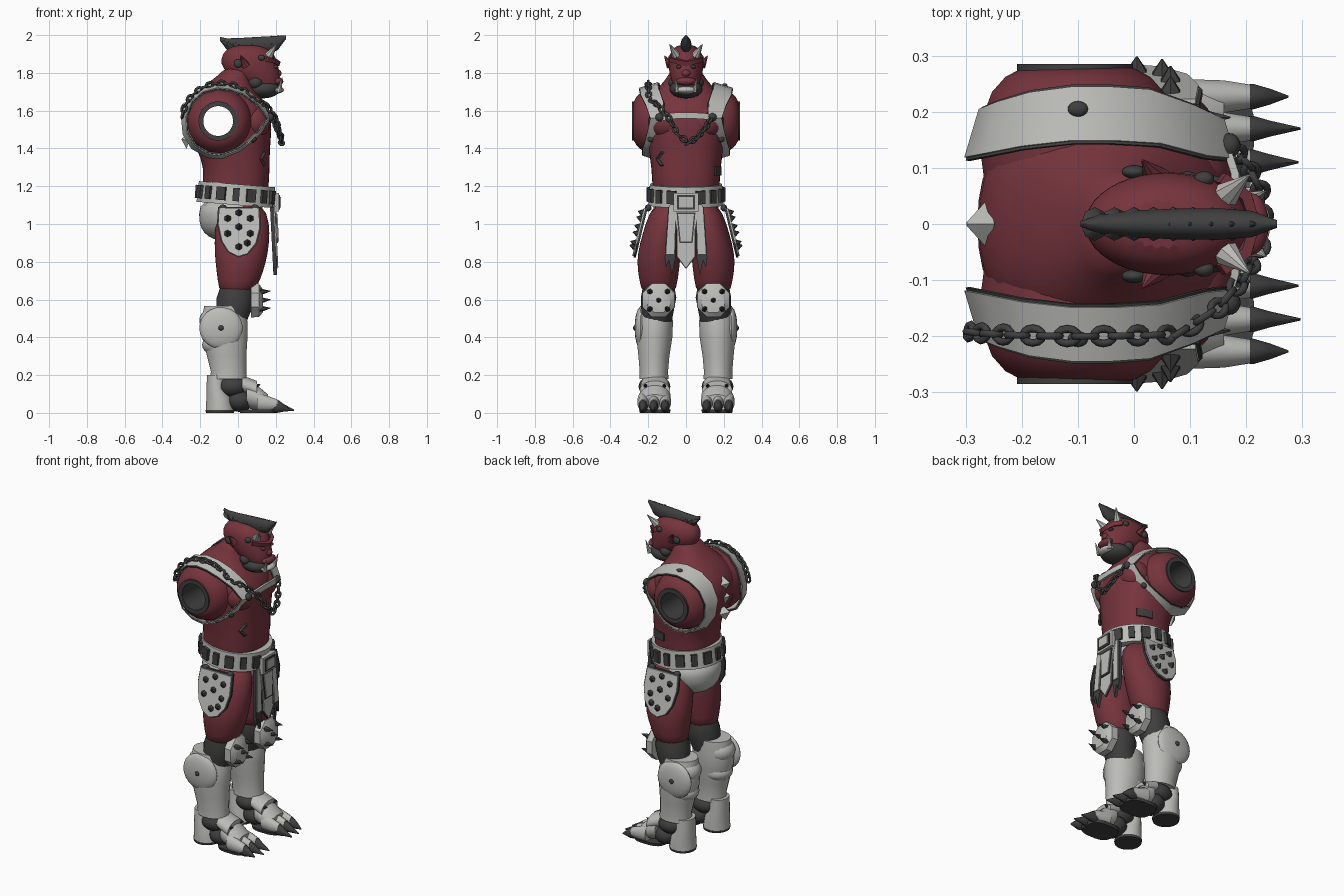
import bpy, bmesh
from math import sin, cos, tau, pi, radians, copysign
from mathutils import Vector, Matrix

if "Cube" in bpy.data.objects:
    bpy.data.objects.remove(bpy.data.objects["Cube"], do_unlink=True)

def material(name, color):
    m = bpy.data.materials.new(name)
    m.use_nodes = True
    m.diffuse_color = (*color, 1)
    m.node_tree.nodes["Principled BSDF"].inputs["Base Color"].default_value = (*color, 1)
    return m

red = material("red skin", (.18, .034, .046))
light = material("pale armour", (.5, .5, .48))
dark = material("dark iron", (.05, .05, .05))

def make(name, mat, bm, mirror=False, subdivide=0, angle=40):
    """Turn a bmesh into a shaded, optionally mirrored object."""
    bmesh.ops.recalc_face_normals(bm, faces=bm.faces)
    mesh = bpy.data.meshes.new(name)
    bm.to_mesh(mesh)
    bm.free()
    mesh.materials.append(mat)
    mesh.shade_smooth()
    mesh.set_sharp_from_angle(angle=radians(angle))
    obj = bpy.data.objects.new(name, mesh)
    bpy.context.collection.objects.link(obj)
    if subdivide:
        mod = obj.modifiers.new("Smooth", 'SUBSURF')
        mod.levels = mod.render_levels = subdivide
    if mirror:
        mod = obj.modifiers.new("Mirror", 'MIRROR')
        mod.use_axis = (False, True, False)
        mod.use_mirror_merge = False
    return obj

def skin(name, mat, loops, closed=False, **kw):
    """Bridge equal loops of points, then cap or close the ends."""
    bm = bmesh.new()
    loops = [[bm.verts.new(p) for p in loop] for loop in loops]
    for a, b in list(zip(loops, loops[1:])) + ([(loops[-1], loops[0])] if closed else []):
        for i in range(len(a)):
            bm.faces.new((a[i - 1], a[i], b[i], b[i - 1]))
    if not closed:
        bm.faces.new(loops[0])
        bm.faces.new(loops[-1])
    return make(name, mat, bm, **kw)

def loft(name, mat, rings, axis='z', sides=20, power=2, **kw):
    """Skin rings of (station, centre u, centre v, radius u, radius v)."""
    place = {'z': lambda t, u, v: (u, v, t), 'y': lambda t, u, v: (u, t, v), 'x': lambda t, u, v: (t, u, v)}[axis]
    turns = [tau * (i + .5) / sides for i in range(sides)]
    bend = lambda c: copysign(abs(c) ** (2 / power), c)
    return skin(name, mat, [[place(t, cu + ru * bend(cos(a)), cv + rv * bend(sin(a))) for a in turns]
                            for t, cu, cv, ru, rv in rings], **kw)

def ribbon(name, mat, items, thick=.014, closed=False, mirror=False):
    """Flat strap through (centre, half width vector) pairs."""
    loops, n = [], len(items)
    for i, (c, w) in enumerate(items):
        c, w = Vector(c), Vector(w)
        after = items[(i + 1) % n if closed else min(i + 1, n - 1)][0]
        before = items[i - 1 if closed else max(i - 1, 0)][0]
        up = (Vector(after) - Vector(before)).cross(w).normalized() * thick / 2
        loops.append([c + w + up, c - w + up, c - w - up, c + w - up])
    return skin(name, mat, loops, closed=closed, mirror=mirror)

def plate(name, mat, outline, place, mirror=False):
    """Extrude a flat outline; place maps (u, v, side 0 or 1) to a point."""
    return skin(name, mat, [[place(u, v, d) for u, v in outline] for d in (0, 1)], mirror=mirror, angle=20)

def balls(name, mat, items, mirror=True):
    bm = bmesh.new()
    for centre, radii in items:
        m = Matrix.Translation(centre) @ Matrix.Diagonal((*radii, 1))
        bmesh.ops.create_uvsphere(bm, u_segments=20, v_segments=12, radius=1, matrix=m)
    return make(name, mat, bm, mirror)

def spikes(name, mat, items, mirror=True, sides=8):
    bm = bmesh.new()
    for base, tip, r in items:
        base, tip = Vector(base), Vector(tip)
        m = Matrix.Translation((base + tip) / 2) @ (tip - base).to_track_quat('Z', 'Y').to_matrix().to_4x4()
        bmesh.ops.create_cone(bm, cap_ends=True, segments=sides, radius1=r, radius2=r * .08,
                              depth=(tip - base).length, matrix=m)
    return make(name, mat, bm, mirror)

def boxes(name, mat, items):
    bm = bmesh.new()
    for centre, size, turn in items:
        m = Matrix.Translation(centre) @ Matrix.Rotation(turn, 4, 'Z') @ Matrix.Diagonal((*size, 1))
        bmesh.ops.create_cube(bm, size=1, matrix=m)
    return make(name, mat, bm)

# Torso, shoulders and the open arm sockets
torso = loft("torso", red, [
    (1.05, -.01, 0, .16, .17), (1.2, -.015, 0, .18, .18), (1.3, -.005, 0, .175, .185), (1.4, -.025, 0, .195, .2),
    (1.5, -.05, 0, .232, .22), (1.6, -.055, 0, .232, .225), (1.68, -.065, 0, .18, .19), (1.74, -.05, 0, .12, .13),
    (1.79, -.02, 0, .08, .09), (1.83, 0, 0, .07, .08)], power=2.4, subdivide=1)
shoulders = loft("shoulders", red, [(y, -.1, 1.545, r, r) for y, r in (
    (.08, .168), (.14, .176), (.19, .171), (.235, .154), (.262, .13), (.278, .1))], axis='y', sides=32, mirror=True)
cutter = loft("socket_cutter", dark, [(s, -.105, 1.545, .09, .09) for s in (-.4, .4)], axis='y', sides=32)
cutter.hide_render = True
cutter.display_type = 'WIRE'
for part in (torso, shoulders):
    cut = part.modifiers.new("Socket", 'BOOLEAN')
    cut.object, cut.solver = cutter, 'EXACT'
loft("arm_sockets", dark, [(s, -.105, 1.545, r, r) for s, r in (
    (-.285, .104), (.285, .104), (.285, .079), (-.285, .079))], axis='y', sides=32, closed=True)
balls("chest_muscles", red, [((.085, .1, 1.54), (.09, .1, .09))])
ribbon("belly_mark", dark, [(p, (0, .008, 0)) for p in ((.142, -.125, 1.38), (.122, -.152, 1.345), (.14, -.128, 1.31))])
ribbon("flank_patch", dark, [((x, y, 1.28), (0, 0, .024)) for x, y in ((.02, .185), (.065, .177), (.11, .155))], .008)

# Harness: a strap loop round each shoulder and a strip across the chest
edge, lining = [], []
for x, y, z, half in ((.165, .15, 1.56, .035), (.115, .165, 1.635, .045), (.035, .19, 1.695, .048),
                      (-.04, .195, 1.722, .048), (-.11, .195, 1.73, .048), (-.19, .185, 1.708, .048),
                      (-.25, .17, 1.655, .046), (-.283, .16, 1.57, .043), (-.276, .165, 1.48, .038),
                      (-.235, .18, 1.41, .035), (-.16, .19, 1.367, .033), (-.08, .195, 1.358, .033),
                      (0, .195, 1.388, .033), (.06, .185, 1.43, .03), (.125, .17, 1.5, .028)):
    width = Vector((0, half, 0)) + Vector((-.1 - x, 0, 1.545 - z)).normalized() * half * .3
    edge.append(((x, y, z), width))
    lining.append(((x, y, z), width * 1.1))
ribbon("shoulder_straps", light, edge, closed=True, mirror=True)
ribbon("strap_lining", dark, lining, .006, closed=True, mirror=True)
ribbon("chest_strap", light, [((x, y, z), (0, 0, .016)) for x, y, z in (
    (.16, -.15, 1.56), (.18, -.09, 1.572), (.18, 0, 1.575), (.18, .09, 1.572), (.16, .15, 1.56))])
balls("strap_studs", dark, [((-.1, .205, 1.735), (.018, .014, .01)), ((.17, .14, 1.565), (.02, .022, .022)),
                            ((.08, .185, 1.45), (.018, .018, .018))])
spikes("spine_plates", light, [((-.26, 0, z), (-.298, 0, z + .01), .045) for z in (1.44, 1.54, 1.62)], False, 4)

# Chain over one shoulder and across the chest
path = [Vector((-.09 + .206 * cos(a), -.19 - .01 * sin(a), 1.545 + .2 * sin(a)))
        for a in (radians(d) for d in range(170, 30, -9))]
path += [Vector(p) for p in ((.15, -.15, 1.63), (.2, -.09, 1.56), (.225, -.04, 1.47), (.23, .015, 1.43),
                             (.225, .06, 1.46), (.2, .11, 1.52), (.17, .14, 1.58))]
link = [[((.019 + .007 * cos(b)) * cos(a), (.013 + .007 * cos(b)) * sin(a), .007 * sin(b))
         for b in (tau * j / 6 for j in range(6))] for a in (tau * i / 12 for i in range(12))]
count = 0
for a, b in zip(path, path[1:]):
    pieces = max(1, round((b - a).length / .031))
    for k in range(pieces):
        obj = skin(f"chain_link_{count}", dark, link, closed=True, angle=80)
        obj.matrix_world = (Matrix.Translation(a.lerp(b, k / pieces))
                            @ (b - a).to_track_quat('X', 'Z').to_matrix().to_4x4()
                            @ Matrix.Rotation(pi / 2 * (count % 2), 4, 'X'))
        count += 1

# Head
loft("head", red, [
    (1.69, .16, 0, .05, .04), (1.73, .135, 0, .085, .065), (1.77, .11, 0, .115, .082), (1.82, .065, 0, .155, .093),
    (1.88, .055, 0, .148, .095), (1.92, .055, 0, .125, .078), (1.95, .05, 0, .07, .045)], subdivide=1)
balls("beard", dark, [((.132, 0, 1.715), (.092, .088, .05)), ((.095, 0, 1.748), (.05, .095, .048))], False)
balls("mouth", light, [((.2, 0, 1.71), (.043, .06, .02))], False)
balls("nose", red, [((.21, 0, 1.798), (.02, .024, .02)), ((.21, 0, 1.755), (.03, .055, .022))], False)
ribbon("brow", red, [((x, y, z), (.004, 0, .012)) for x, y, z in (
    (.155, .082, 1.872), (.197, .05, 1.862), (.212, 0, 1.85), (.197, -.05, 1.862), (.155, -.082, 1.872))], .02)
balls("eyes", dark, [((.2, .038, 1.832), (.014, .016, .009))])
balls("head_studs", dark, [((0, .093, 1.85), (.022, .012, .022)), ((.125, .08, 1.88), (.018, .014, .016))])
spikes("ears", red, [((.04, .08, 1.84), (.015, .114, 1.89), .026)])
spikes("horns", light, [((.165, .052, 1.893), (.205, .087, 1.952), .024)])
spikes("tusks", light, [((.215, .045, 1.7), (.235, .058, 1.775), .015)])
loft("mohawk", dark, [
    (-.095, 0, 1.98, .005, .01), (-.06, 0, 1.953, .018, .03), (0, 0, 1.947, .025, .037), (.08, 0, 1.947, .028, .042),
    (.15, 0, 1.948, .029, .045), (.21, 0, 1.958, .024, .038), (.255, 0, 1.99, .007, .009)], axis='x', sides=14)
spikes("mohawk_tufts", dark, [((-.07 + .035 * i, 0, 1.95), (-.05 + .038 * i, 0, 1.978 + .003 * i), .03)
                              for i in range(8)], False)

# Hips, and a belt that dips toward the front
loft("briefs", light, [(1.14, -.02, 0, .185, .185), (1.05, -.045, 0, .165, .18), (.98, -.06, 0, .145, .158),
                       (.93, -.06, 0, .1, .1), (.91, -.05, 0, .05, .05)], subdivide=1)
belt = loft("belt", light, [(z, -.01, 0, rx, ry) for z, rx, ry in (
    (1.1, .207, .2), (1.21, .203, .192), (1.21, .16, .16), (1.1, .16, .16))], sides=32, closed=True)
pouches = boxes("belt_pouches", dark, [((-.01 + .2 * cos(a), .193 * sin(a), 1.155), (.034, .035 + .015 * (i % 2), .07), a)
                                       for i, a in ((i, tau * i / 16) for i in range(1, 16))])
for part in (belt, pouches):
    part.matrix_world = (Matrix.Translation((0, 0, 1.157)) @ Matrix.Rotation(.08, 4, 'Y')
                         @ Matrix.Translation((0, 0, -1.157)))
balls("skirt_clasps", dark, [((x, .2, 1.085), (.022, .018, .018)) for x in (-.08, .09)])
for name, mat, x, w, h in (("buckle", light, .202, .13, .1), ("buckle_frame", dark, .208, .095, .075),
                           ("buckle_face", light, .213, .075, .055)):
    boxes(name, mat, [((x, 0, 1.115), (.03, w, h), 0)])

# Loincloth and side skirts
def front(offset, depth=.008):
    return lambda y, z, d: (.185 + offset + d * depth + (1.1 - z) * .05, y, z)

def skirt(x, z, d):
    return (x, .21 + (1.09 - z) * .24 + d * .012, z)

cloth = [(-.075, 1.1), (.075, 1.1), (.045, .97), (.045, .83), (0, .77), (-.045, .83), (-.045, .97)]
plate("loincloth", light, cloth, front(.004))
plate("loincloth_backing", dark, [(y * 1.12, .95 + (z - .95) * 1.04) for y, z in cloth], front(-.002))
plate("loincloth_trim", dark, [(-.05, 1.06), (.05, 1.06), (.035, .9), (-.035, .9)], front(.009))
plate("loincloth_panel", light, [(-.042, 1.052), (.042, 1.052), (.028, .908), (-.028, .908)], front(.014))
plate("hanging_strips", light, [(.055, 1.1), (.088, 1.1), (.105, .84), (.063, .84)], front(.002), True)
plate("strip_backing", dark, [(.048, 1.09), (.094, 1.09), (.113, .82), (.105, .77), (.09, .81), (.075, .73),
                              (.056, .82)], front(-.016, .02), True)
flap = [(-.1, 1.085), (.11, 1.085), (.115, .98), (.095, .9), (.05, .845), (0, .83), (-.05, .855), (-.085, .91), (-.105, 1)]
plate("side_skirts", light, flap, skirt, True)
plate("skirt_backing", dark, [(x * 1.06, .96 + (z - .96) * 1.05) for x, z in flap], lambda x, z, d: skirt(x, z, d - .7), True)
spots = [(x, z) for z in (1.03, .95) for x in (-.055, .065)] + [(.005, z) for z in (1.06, .985, .88)] + [(.05, .9)]
spikes("skirt_spikes", dark, [(skirt(x, z, 1), Vector(skirt(x, z, 1)) + Vector((0, .026, .008)), .02)
                              for x, z in spots], sides=6)

# Legs and knees
loft("thighs", red, [(1.12, .01, .09, .13, .08), (1.0, .025, .115, .145, .102), (.9, .02, .135, .148, .11),
                     (.8, .015, .147, .137, .118), (.7, .005, .145, .113, .102), (.62, -.01, .145, .09, .09)],
     mirror=True, subdivide=1)
loft("knee_joints", dark, [(.665, -.005, .145, .09, .085), (.61, -.012, .145, .102, .095),
                           (.55, -.02, .15, .095, .088), (.48, -.04, .155, .085, .08)], mirror=True)
loft("knee_pads", light, [(.07, .145, .598, .095, .1), (.11, .145, .596, .092, .096), (.132, .145, .592, .065, .065)],
     axis='x', sides=8, mirror=True)
spikes("knee_spikes", dark, [((.11, .145 + y, .595 + z), (.172, .145 + y, .6 + z), .02) for y, z in (
    (0, 0), (.045, .045), (-.045, .045), (.045, -.045), (-.045, -.045))], sides=6)
loft("shin_guards", light, [
    (.565, -.075, .16, .105, .085), (.48, -.072, .165, .125, .097), (.4, -.07, .167, .122, .096),
    (.3, -.06, .17, .105, .083), (.22, -.05, .17, .095, .076), (.18, -.05, .17, .098, .078)], mirror=True)
balls("calf_plates", light, [((-.09, .24, .45), (.115, .032, .11)), ((-.12, .165, .49), (.085, .085, .07)),
                             ((-.1, .165, .36), (.09, .085, .06))])
balls("calf_rivets", dark, [((-.09, .272, .45), (.014, .008, .014))])

# Feet
balls("ankles", dark, [((-.03, .167, .14), (.085, .084, .06)), ((.01, .165, .065), (.07, .08, .06))])
loft("heels", light, [(.01, -.095, .165, .077, .078), (.08, -.1, .165, .068, .075), (.13, -.115, .165, .052, .068),
                      (.2, -.115, .165, .05, .064)], mirror=True)
loft("insteps", light, [(.045, .165, .1, .075, .075), (.09, .165, .085, .085, .07), (.16, .165, .055, .075, .042)],
     axis='x', mirror=True)
loft("foot_cuffs", light, [(.02, .165, .155, .074, .045), (.1, .165, .12, .08, .05)], axis='x', mirror=True)
spikes("foot_studs", dark, [((.085, y, .14), (.12, y, .15), .016) for y in (.115, .215)])
for i, (y, tip) in enumerate(((.11, .293), (.17, .297), (.227, .275))):
    loft(f"toes_{i}", light, [(.1, y, .06, .032, .05), (.16, y, .05, .03, .04), (.208, y, .044, .022, .028)],
         axis='x', sides=12, mirror=True)
    loft(f"claws_{i}", dark, [(.18, y, .036, .02, .03), (.212, y, .035, .024, .034), (.242, y, .027, .015, .02),
                              (tip, y, .014, .002, .003)], axis='x', sides=10, mirror=True)
loft("heel_soles", dark, [(0, -.095, .165, .075, .076), (.014, -.095, .165, .078, .079)], mirror=True)
loft("toe_soles", dark, [(0, .11, .165, .1, .08), (.018, .11, .165, .105, .085)], power=3, mirror=True)
